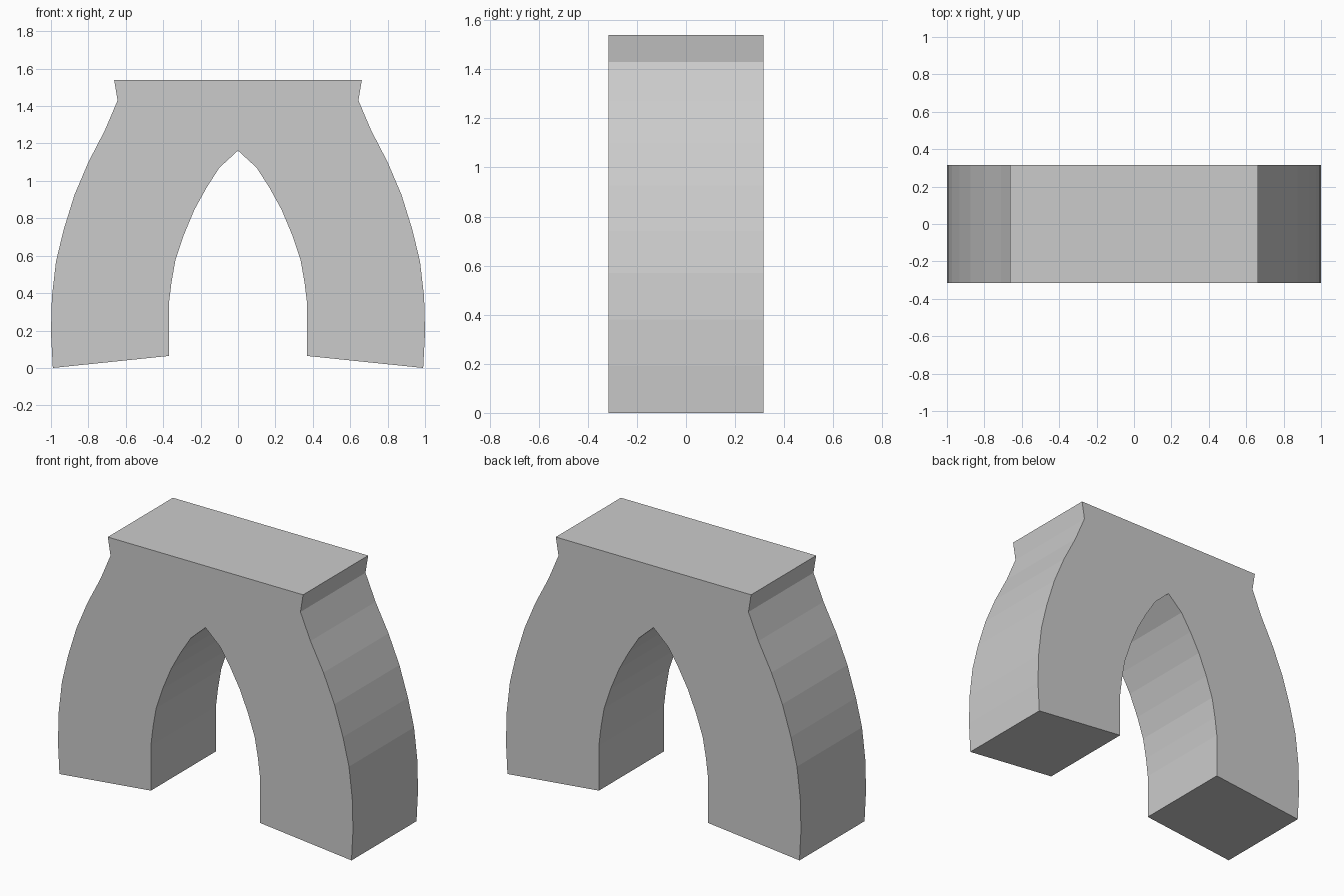
import bpy, bmesh

if "Cube" in bpy.data.objects:
    bpy.data.objects.remove(bpy.data.objects["Cube"])

HALF_DEPTH = 0.315

# Right half of the profile (x, z), from foot to crown; both lists pair up as quads
OUTER = [(0.99, 0), (1.0, 0.19), (0.995, 0.38), (0.973, 0.57), (0.932, 0.74),
         (0.874, 0.926), (0.80, 1.10), (0.712, 1.27), (0.644, 1.43), (0.662, 1.54)]
INNER = [(0.37, 0.064), (0.37, 0.34), (0.356, 0.455), (0.334, 0.58), (0.29, 0.71),
         (0.233, 0.846), (0.168, 0.964), (0.10, 1.07), (0, 1.162), (0, 1.54)]

bm = bmesh.new()

# Front face: a strip of quads for each side, welded at the centre
for side in (1, -1):
    rows = [[bm.verts.new((side * x, -HALF_DEPTH, z)) for x, z in pair]
            for pair in zip(INNER, OUTER)]
    for (a, b), (c, d) in zip(rows, rows[1:]):
        bm.faces.new((a, b, d, c))
bmesh.ops.remove_doubles(bm, verts=bm.verts, dist=1e-4)

# Extrude to the back, keeping the front face
front = bm.faces[:]
result = bmesh.ops.extrude_face_region(bm, geom=front, use_keep_orig=True)
back_verts = [g for g in result["geom"] if isinstance(g, bmesh.types.BMVert)]
bmesh.ops.translate(bm, verts=back_verts, vec=(0, 2 * HALF_DEPTH, 0))
bmesh.ops.recalc_face_normals(bm, faces=bm.faces)

mesh = bpy.data.meshes.new("pointed_arch")
bm.to_mesh(mesh)
bm.free()
arch = bpy.data.objects.new("pointed_arch", mesh)
bpy.context.collection.objects.link(arch)
